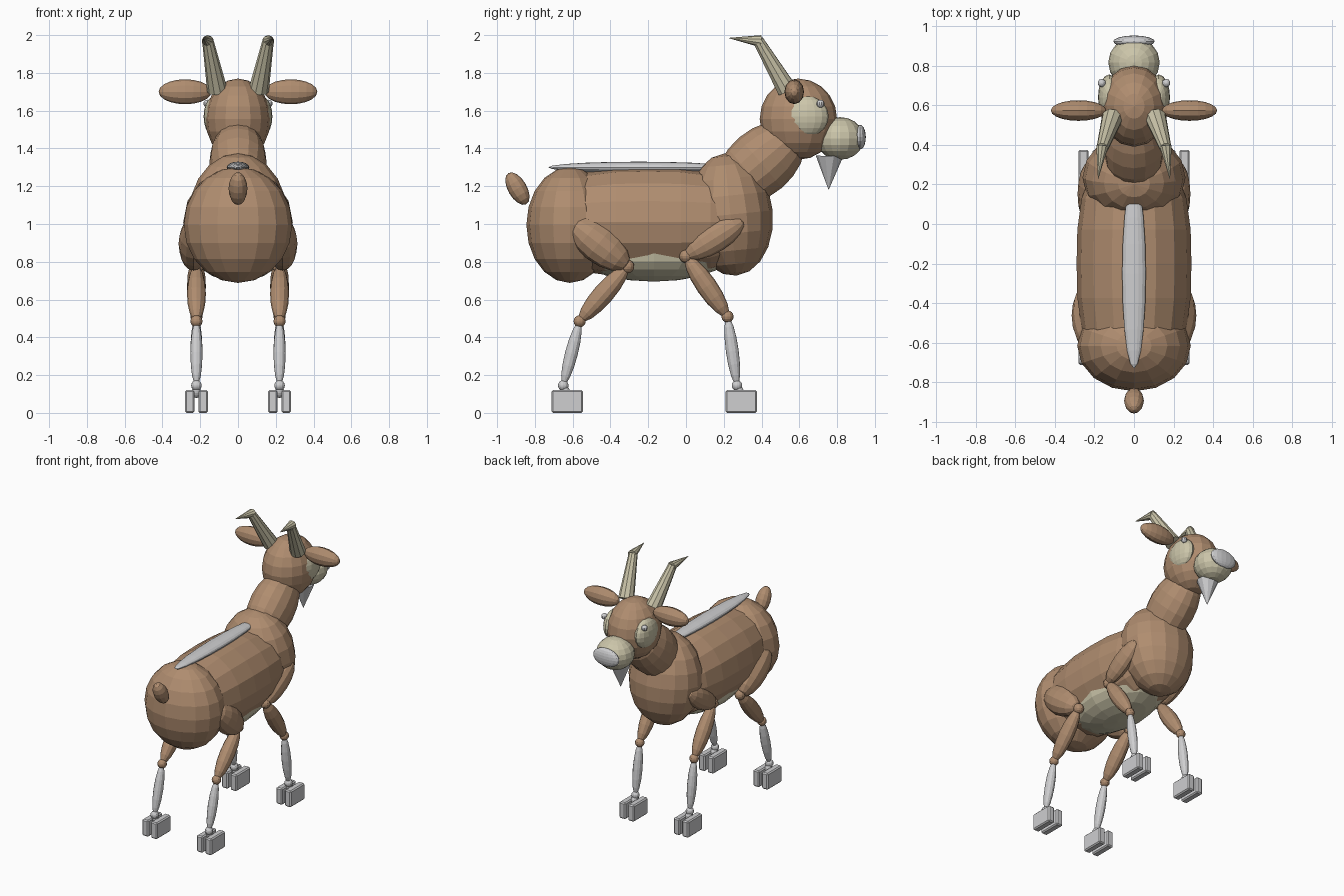
import bpy, bmesh, math
from mathutils import Matrix, Vector

if "Cube" in bpy.data.objects:
    bpy.data.objects.remove(bpy.data.objects["Cube"])


def material(name, rgb):
    m = bpy.data.materials.new(name)
    m.diffuse_color = (*rgb, 1.0)
    m.use_nodes = True
    m.node_tree.nodes["Principled BSDF"].inputs["Base Color"].default_value = m.diffuse_color
    return m


BROWN = material("tan_brown", (0.43, 0.265, 0.16))
CREAM = material("cream", (0.60, 0.56, 0.40))
GREY = material("light_grey", (0.62, 0.62, 0.63))


def finish(bm, name, mat):
    me = bpy.data.meshes.new(name)
    bm.to_mesh(me)
    bm.free()
    me.materials.append(mat)
    ob = bpy.data.objects.new(name, me)
    bpy.context.collection.objects.link(ob)
    return ob


POLES = {"X": Matrix.Rotation(math.pi / 2, 4, "Y"),
         "Y": Matrix.Rotation(-math.pi / 2, 4, "X"),
         "Z": Matrix.Identity(4)}


def ellipsoid(name, centre, radii, mat, tilt=0.0, pole="Z", segs=16, rings=10, power=2.0):
    """Faceted ellipsoid; tilt turns it about x, power above 2 makes it fuller along y."""
    bm = bmesh.new()
    bmesh.ops.create_uvsphere(bm, u_segments=segs, v_segments=rings, radius=1.0)
    bm.transform(POLES[pole])
    if power != 2.0:
        for v in bm.verts:
            t = min(abs(v.co.y), 1.0)
            s = math.hypot(v.co.x, v.co.z)
            if s > 1e-4:
                k = (1 - t ** power) ** (1 / power) / s
                v.co.x *= k
                v.co.z *= k
    bm.transform(Matrix.Translation(centre) @ Matrix.Rotation(tilt, 4, "X")
                 @ Matrix.Diagonal((*radii, 1)))
    return finish(bm, name, mat)


def limb(name, a, b, rx, ry, mat, segs=12, rings=8):
    """Ellipsoid whose long axis runs from a to b, in a plane of constant x."""
    a, b = Vector(a), Vector(b)
    d = b - a
    return ellipsoid(name, (a + b) / 2, (rx, ry, d.length / 2), mat,
                     math.atan2(-d.y, d.z), segs=segs, rings=rings)


def cone(name, a, b, r1, r2, mat, segs=10):
    a, b = Vector(a), Vector(b)
    d = b - a
    bm = bmesh.new()
    bmesh.ops.create_cone(bm, cap_ends=True, segments=segs, radius1=r1, radius2=r2,
                          depth=d.length)
    bm.transform(Matrix.Translation((a + b) / 2) @ d.to_track_quat("Z", "Y").to_matrix().to_4x4())
    return finish(bm, name, mat)


def box(name, centre, size, mat):
    bm = bmesh.new()
    bmesh.ops.create_cube(bm, size=1.0)
    bm.transform(Matrix.Translation(centre) @ Matrix.Diagonal((*size, 1)))
    bmesh.ops.bevel(bm, geom=bm.edges[:], offset=0.008, segments=1, affect="EDGES")
    return finish(bm, name, mat)


# Torso
ellipsoid("barrel", (0, -0.20, 1.01), (0.29, 0.56, 0.29), BROWN, pole="Y", power=2.8)
ellipsoid("rump", (0, -0.615, 0.995), (0.287, 0.23, 0.307), BROWN)
ellipsoid("chest", (0, 0.235, 1.05), (0.26, 0.225, 0.325), BROWN, tilt=0.1)
ellipsoid("belly", (0, -0.17, 0.85), (0.232, 0.42, 0.155), CREAM)
ellipsoid("back_stripe", (0, -0.25, 1.30), (0.06, 0.48, 0.03), GREY, pole="Y")
limb("tail", (0, -0.845, 1.105), (0, -0.94, 1.27), 0.05, 0.05, BROWN)

# Neck and head
limb("neck", (0, 0.19, 1.15), (0, 0.60, 1.50), 0.152, 0.175, BROWN, 16, 10)
ellipsoid("head", (0, 0.595, 1.555), (0.173, 0.205, 0.215), BROWN)
ellipsoid("muzzle", (0, 0.815, 1.453), (0.13, 0.128, 0.113), CREAM)
ellipsoid("nose", (0, 0.922, 1.46), (0.105, 0.03, 0.065), GREY)
cone("beard", (0, 0.76, 1.36), (0, 0.755, 1.18), 0.073, 0.0, GREY)

for side, s in (("left", -1), ("right", 1)):
    # Face details, ears and horns
    ellipsoid(side + "_cheek", (s * 0.125, 0.64, 1.57), (0.057, 0.115, 0.107), CREAM)
    ellipsoid(side + "_eye", (s * 0.163, 0.712, 1.637), (0.021, 0.021, 0.021), GREY,
              segs=10, rings=8)
    ellipsoid(side + "_ear", (s * 0.28, 0.573, 1.70), (0.14, 0.052, 0.066), BROWN, pole="X",
              segs=12)
    cone(side + "_horn", (s * 0.11, 0.535, 1.71), (s * 0.16, 0.382, 1.972), 0.054, 0.03, CREAM)
    cone(side + "_horn_tip", (s * 0.16, 0.395, 1.968), (s * 0.182, 0.222, 1.985), 0.032, 0.0, CREAM)

    # Legs: upper part, joints, shank, cannon and split hoof
    x = s * 0.22
    for end, top, knee, hock, ankle, xu, ru, hoof_y in (
            ("front", (0.305, 1.02), (0.00, 0.83), (0.22, 0.51), (0.27, 0.145),
             0.23, (0.055, 0.075), 0.292),
            ("hind", (-0.615, 1.015), (-0.31, 0.775), (-0.563, 0.485), (-0.65, 0.145),
             0.235, (0.08, 0.10), -0.628)):
        n = f"{side}_{end}_"
        limb(n + "upper_leg", (s * xu, *top), (s * xu, *knee), *ru, BROWN)
        ellipsoid(n + "upper_joint", (x, *knee), (0.036,) * 3, BROWN, segs=12, rings=8)
        limb(n + "lower_leg", (x, *knee), (x, *hock), 0.05, 0.055, BROWN)
        ellipsoid(n + "lower_joint", (x, *hock), (0.032,) * 3, BROWN, segs=12, rings=8)
        limb(n + "cannon", (x, *hock), (x, *ankle), 0.032, 0.034, GREY)
        ellipsoid(n + "ankle", (x, *ankle), (0.028,) * 3, GREY, segs=12, rings=8)
        limb(n + "pastern", (x, *ankle), (x, ankle[0] + 0.02, 0.08), 0.024, 0.026, GREY)
        for toe, dx in (("inner", -0.035), ("outer", 0.035)):
            box(n + toe + "_hoof", (x + s * dx, hoof_y, 0.06), (0.05, 0.166, 0.12), GREY)
